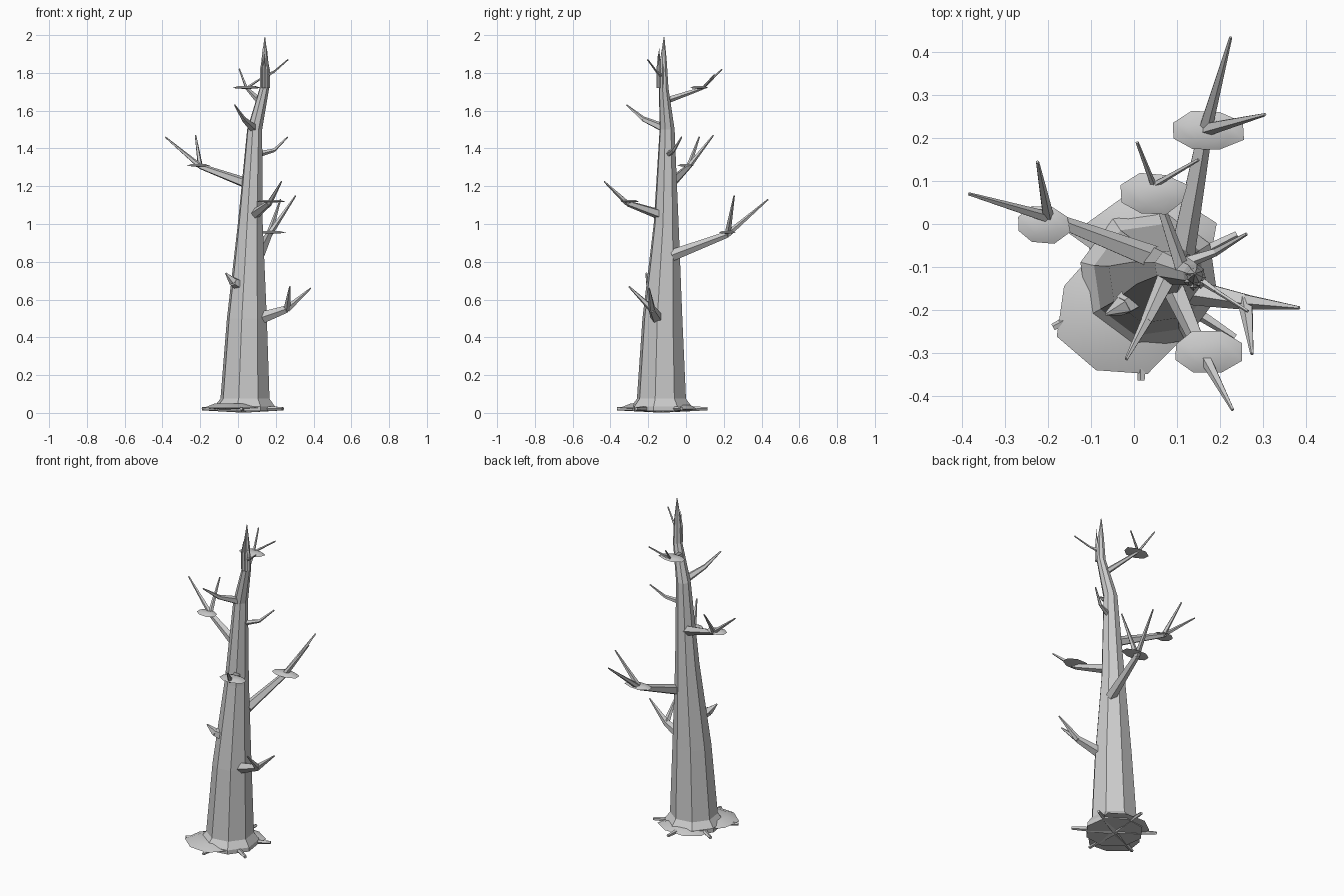
import bpy, bmesh, math, random
from mathutils import Vector

if "Cube" in bpy.data.objects:
    bpy.data.objects.remove(bpy.data.objects["Cube"])
random.seed(4)

bark = bpy.data.materials.new("pale grey")
bark.use_nodes = True
GREY = (0.6, 0.6, 0.6, 1)
bark.diffuse_color = GREY
bark.node_tree.nodes["Principled BSDF"].inputs["Base Color"].default_value = GREY


def finish(name, bm, smooth=None):
    bmesh.ops.recalc_face_normals(bm, faces=bm.faces)
    mesh = bpy.data.meshes.new(name)
    bm.to_mesh(mesh)
    bm.free()
    mesh.materials.append(bark)
    ob = bpy.data.objects.new(name, mesh)
    bpy.context.collection.objects.link(ob)
    if smooth:
        bpy.ops.object.select_all(action='DESELECT')
        ob.select_set(True)
        bpy.context.view_layer.objects.active = ob
        bpy.ops.object.shade_smooth_by_angle(angle=math.radians(smooth))
    return ob


def add_tube(bm, path, radii, sides=5, turn=0.0, level=False):
    """Sweep a polygon along a path; level keeps every ring horizontal."""
    pts = [Vector(p) for p in path]
    rings = []
    for i, p in enumerate(pts):
        along = pts[min(i + 1, len(pts) - 1)] - pts[max(i - 1, 0)]
        if level:
            along = Vector((0, 0, 1))
        ref = Vector((0, 1, 0)) if abs(along.normalized().z) > 0.9 else Vector((0, 0, 1))
        u = along.cross(ref).normalized()
        v = u.cross(along).normalized()
        rings.append([bm.verts.new(p + radii[i] * (math.cos(a) * u + math.sin(a) * v))
                      for a in (turn + math.tau * k / sides for k in range(sides))])
    for a, b in zip(rings, rings[1:]):
        for k in range(sides):
            n = (k + 1) % sides
            bm.faces.new((a[k], a[n], b[n], b[k]))
    bm.faces.new(rings[0])
    bm.faces.new(rings[-1])


def branch(name, base, joint, tips, r0, r1):
    """Tapering limb ending in one or more thin twigs."""
    bm = bmesh.new()
    add_tube(bm, [base, joint], [r0, r1])
    for tip in tips:
        add_tube(bm, [joint, tip], [r1 * 0.95, 0.004])
    return finish(name, bm)


def pad(name, centre, rx, ry, thick, sides=8, jitter=0.1):
    """Thin irregular lens lying flat."""
    bm = bmesh.new()
    c = Vector(centre)
    rim, inner = [], []
    for k in range(sides):
        a = math.tau * (k + 0.5) / sides
        j = 1 + random.uniform(-jitter, jitter)
        d = Vector((rx * math.cos(a) * j, ry * math.sin(a) * j, 0))
        rim.append(bm.verts.new(c + d))
        inner.append(bm.verts.new(c + d * 0.6 + Vector((0, 0, thick))))
    under = bm.verts.new(c - Vector((0, 0, thick * 0.6)))
    for k in range(sides):
        n = (k + 1) % sides
        bm.faces.new((rim[k], rim[n], inner[n], inner[k]))
        bm.faces.new((rim[n], rim[k], under))
    bm.faces.new(inner)
    return finish(name, bm, 50)


# Trunk with flared foot
bm = bmesh.new()
add_tube(bm,
         [(0.035, -0.13, 0.01), (0.035, -0.13, 0.035), (0.037, -0.13, 0.075), (0.047, -0.125, 0.5),
          (0.065, -0.105, 1.0), (0.088, -0.1, 1.5), (0.14, -0.118, 1.72),
          (0.142, -0.12, 1.86), (0.142, -0.116, 1.99)],
         [0.165, 0.165, 0.134, 0.109, 0.068, 0.041, 0.026, 0.019, 0.002],
         sides=8, turn=0.25, level=True)
finish("trunk", bm)

# Splinters round the broken top
bm = bmesh.new()
for k in range(6):
    a = math.tau * k / 6 + 0.3
    x, y = 0.142 + 0.018 * math.cos(a), -0.13 + 0.018 * math.sin(a)
    add_tube(bm, [(x, y, 1.72), (x, y, 1.82), (0.142 + (x - 0.142) * 0.8, y, 1.87 + 0.03 * (k % 3))],
             [0.009, 0.009, 0.001], sides=4, level=True)
finish("top_splinters", bm)

# Roots
bm = bmesh.new()
for k in range(6):
    a = math.tau * k / 6 + 0.47
    reach = 0.235 + 0.01 * (k % 2)
    d = Vector((math.cos(a), math.sin(a), 0))
    c = Vector((0.03, -0.13, 0.022))
    add_tube(bm, [c, c + d * reach], [0.022, 0.009])
finish("roots", bm)

# Limbs: name, base, joint, twig tips, radii
LIMBS = [
    ("right_branch", (0.06, -0.085, 1.21), (-0.2, 0.015, 1.305),
     [(-0.385, 0.07, 1.46), (-0.225, 0.145, 1.47)], 0.03, 0.015),
    ("back_branch", (0.11, -0.07, 0.835), (0.165, 0.22, 0.945),
     [(0.225, 0.435, 1.13), (0.305, 0.255, 1.15)], 0.032, 0.018),
    ("front_branch", (0.08, -0.12, 1.045), (0.165, -0.31, 1.11),
     [(0.23, -0.433, 1.225)], 0.03, 0.016),
    ("left_branch", (0.1, -0.15, 0.495), (0.26, -0.18, 0.55),
     [(0.385, -0.195, 0.66), (0.275, -0.303, 0.67)], 0.036, 0.02),
    ("right_stub", (0.03, -0.15, 0.665), (-0.025, -0.19, 0.695),
     [(-0.065, -0.21, 0.74)], 0.035, 0.026),
    ("upper_front_branch", (0.09, -0.1, 1.5), (0.03, -0.225, 1.555),
     [(-0.018, -0.315, 1.63)], 0.026, 0.014),
    ("upper_left_branch", (0.09, -0.1, 1.365), (0.19, -0.065, 1.39),
     [(0.262, -0.023, 1.46)], 0.018, 0.01),
    ("upper_back_branch", (0.11, -0.1, 1.655), (0.045, 0.09, 1.72),
     [(0.007, 0.19, 1.82), (0.15, 0.15, 1.79)], 0.018, 0.008),
    ("top_twig", (0.14, -0.12, 1.78), (0.19, -0.155, 1.805),
     [(0.265, -0.203, 1.87)], 0.012, 0.006),
]
for limb in LIMBS:
    branch(*limb)

# Flat pads on the limbs
pad("right_branch_pad", (-0.213, 0, 1.308), 0.066, 0.046, 0.01)
pad("back_branch_pad", (0.168, 0.217, 0.953), 0.088, 0.05, 0.01)
pad("front_branch_pad", (0.17, -0.298, 1.118), 0.083, 0.05, 0.01)
pad("upper_back_pad", (0.045, 0.07, 1.72), 0.08, 0.052, 0.01)

# Pads round the foot
pad("foot_pad_front", (-0.03, -0.2, 0.027), 0.15, 0.15, 0.024)
pad("foot_pad_back", (0.04, -0.04, 0.02), 0.165, 0.11, 0.022)
